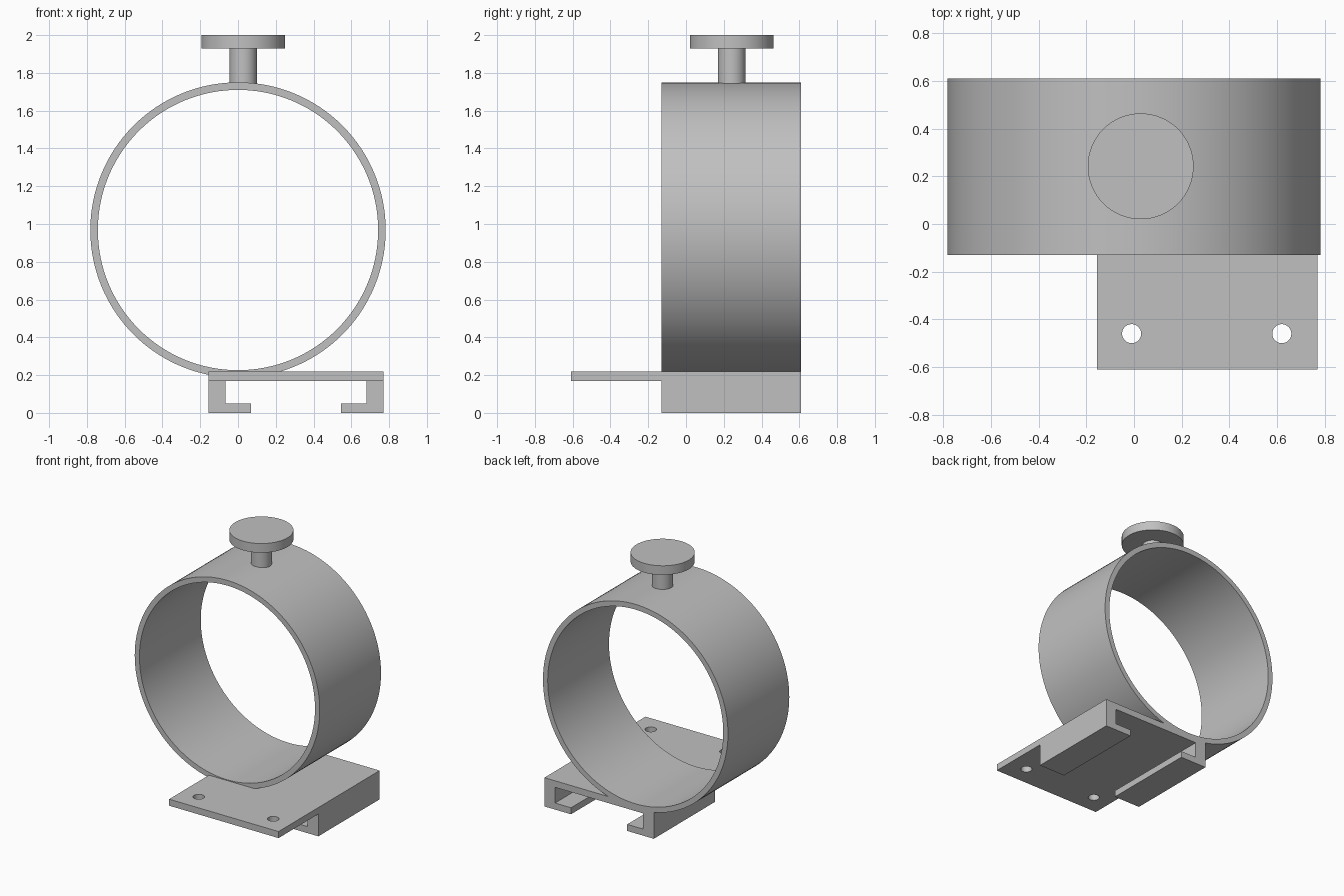
import bpy
import bmesh
import math
from mathutils import Matrix

cube = bpy.data.objects.get("Cube")
if cube:
    bpy.data.objects.remove(cube, do_unlink=True)

grey = bpy.data.materials.new("plain grey")
grey.use_nodes = True
colour = (0.53, 0.53, 0.53, 1)
grey.diffuse_color = colour
grey.node_tree.nodes["Principled BSDF"].inputs["Base Color"].default_value = colour

BACK, RING_FRONT, PLATE_FRONT = 0.61, -0.13, -0.61
LEFT, RIGHT = 0.77, -0.155
PLATE_LOW, PLATE_TOP = 0.17, 0.22


def finish(name, bm, smooth=False):
    bmesh.ops.recalc_face_normals(bm, faces=bm.faces)
    mesh = bpy.data.meshes.new(name)
    bm.to_mesh(mesh)
    bm.free()
    mesh.materials.append(grey)
    obj = bpy.data.objects.new(name, mesh)
    bpy.context.collection.objects.link(obj)
    if smooth:
        smooth_edges(obj)
    return obj


def select_only(obj):
    bpy.ops.object.select_all(action='DESELECT')
    obj.select_set(True)
    bpy.context.view_layer.objects.active = obj


def smooth_edges(obj):
    select_only(obj)
    bpy.ops.object.shade_smooth_by_angle(angle=math.radians(30))


def prism(name, profile, y0, y1):
    """Extrude an (x, z) outline from y0 to y1."""
    bm = bmesh.new()
    face = bm.faces.new([bm.verts.new((x, y0, z)) for x, z in profile])
    new = bmesh.ops.extrude_face_region(bm, geom=[face])["geom"]
    moved = [v for v in new if isinstance(v, bmesh.types.BMVert)]
    bmesh.ops.translate(bm, verts=moved, vec=(0, y1 - y0, 0))
    return finish(name, bm)


def spin(name, profile, centre, axis="Z", steps=128):
    """Revolve an (r, h) outline about an axis through centre."""
    bm = bmesh.new()
    verts = [bm.verts.new((r, 0, h)) for r, h in profile]
    edges = [bm.edges.new((a, b)) for a, b in zip(verts, verts[1:] + verts[:1])]
    bmesh.ops.spin(bm, geom=verts + edges, cent=(0, 0, 0), axis=(0, 0, 1),
                   angle=math.tau, steps=steps, use_duplicate=False)
    bmesh.ops.remove_doubles(bm, verts=bm.verts, dist=0.0001)
    turn = Matrix.Rotation(math.pi / 2, 4, 'X') if axis == "Y" else Matrix()
    bm.transform(Matrix.Translation(centre) @ turn)
    return finish(name, bm, smooth=True)


# Clamp ring lying along the y axis
half = (BACK - RING_FRONT) / 2
spin("clamp_ring",
     [(0.742, -half), (0.782, -half), (0.782, half), (0.742, half)],
     (0, RING_FRONT + half, 0.968), "Y")

# Thumb screw with stem and flat head
spin("thumb_screw",
     [(0, 1.735), (0.073, 1.735), (0.073, 1.93), (0.222, 1.93), (0.222, 2), (0, 2)],
     (0.028, 0.242, 0), steps=64)

# Mounting plate with two screw holes
plate = prism("mounting_plate",
              [(RIGHT, PLATE_LOW), (LEFT, PLATE_LOW), (LEFT, PLATE_TOP), (RIGHT, PLATE_TOP)],
              PLATE_FRONT, BACK)
for x in (-0.01, 0.62):
    cutter = spin("hole_cutter", [(0, 0.1), (0.04, 0.1), (0.04, 0.3), (0, 0.3)],
                  (x, -0.46, 0), steps=32)
    cutter.hide_render = True
    mod = plate.modifiers.new("screw_hole", 'BOOLEAN')
    mod.operation = 'DIFFERENCE'
    mod.solver = 'EXACT'
    mod.object = cutter
    select_only(plate)
    bpy.ops.object.modifier_apply(modifier=mod.name)
    bpy.data.objects.remove(cutter, do_unlink=True)
smooth_edges(plate)

# Hooked rails under the plate, turned towards each other
for name, edge, side in (("right_rail", RIGHT, 1), ("left_rail", LEFT, -1)):
    hook = [(0, 0), (0.225, 0), (0.225, 0.05), (0.09, 0.05), (0.09, PLATE_LOW), (0, PLATE_LOW)]
    prism(name, [(edge + side * x, z) for x, z in hook], RING_FRONT, BACK)
